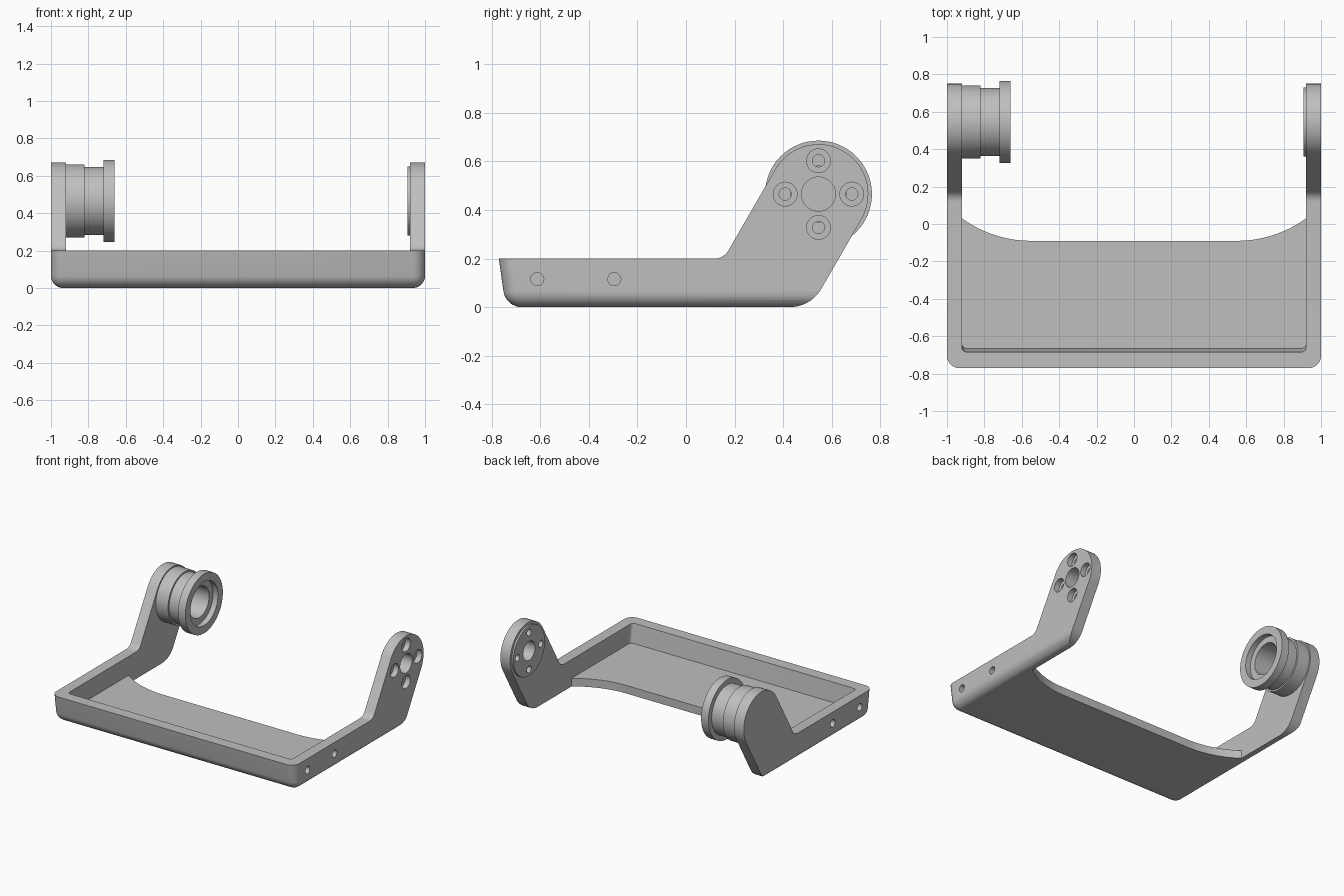
import bpy, bmesh, math
from mathutils import Vector, Matrix

cube = bpy.data.objects.get("Cube")
if cube:
    bpy.data.objects.remove(cube, do_unlink=True)

grey = bpy.data.materials.new("Plain Grey")
grey.use_nodes = True
colour = (0.52, 0.52, 0.52, 1)
grey.diffuse_color = colour
grey.node_tree.nodes["Principled BSDF"].inputs["Base Color"].default_value = colour

PIVOT_Y, PIVOT_Z = 0.545, 0.465
ARM_R = 0.205
INNER_X = 0.92
DRAFT = 0.14          # lean of the front wall per unit of height


def finish(bm, name):
    bmesh.ops.recalc_face_normals(bm, faces=bm.faces)
    mesh = bpy.data.meshes.new(name)
    bm.to_mesh(mesh)
    bm.free()
    mesh.materials.append(grey)
    ob = bpy.data.objects.new(name, mesh)
    bpy.context.collection.objects.link(ob)
    return ob


def arc(cx, cy, r, a0, a1, n):
    steps = [math.radians(a0 + (a1 - a0) * i / n) for i in range(n + 1)]
    return [(cx + r * math.cos(a), cy + r * math.sin(a)) for a in steps]


def prism(name, points, offset):
    bm = bmesh.new()
    face = bm.faces.new([bm.verts.new(p) for p in points])
    moved = bmesh.ops.extrude_face_region(bm, geom=[face])["geom"]
    verts = [v for v in moved if isinstance(v, bmesh.types.BMVert)]
    bmesh.ops.translate(bm, verts=verts, vec=offset)
    return finish(bm, name)


def cylinder_x(name, y, z, r, x0, x1, n=48):
    ring = arc(y, z, r, 0, 360, n)[:-1]
    return prism(name, [(x0, a, b) for a, b in ring], (x1 - x0, 0, 0))


def drafted_box(name, x, y0, y1, z0, z1, radius, segments, bottom):
    """Box with leaning front wall and rounded front corners."""
    bm = bmesh.new()
    bmesh.ops.create_cube(bm, size=1)
    for v in bm.verts:
        z = z1 if v.co.z > 0 else z0
        y = y1 if v.co.y > 0 else y0 - DRAFT * (z - 0.2)
        v.co = Vector((math.copysign(x, v.co.x), y, z))
    edges = []
    for e in bm.edges:
        a, b = e.verts
        at_front = max(a.co.y, b.co.y) < 0
        at_bottom = max(a.co.z, b.co.z) < z0 + 0.01
        at_back = min(a.co.y, b.co.y) > y1 - 0.01
        upright = at_front and abs(a.co.z - b.co.z) > 0.1
        if upright or (bottom and at_bottom and not at_back):
            edges.append(e)
    bmesh.ops.bevel(bm, geom=edges, offset=radius, offset_type='OFFSET',
                    segments=segments, profile=0.5, affect='EDGES')
    return finish(bm, name)


def boolean(ob, tool, operation):
    mod = ob.modifiers.new("cut", 'BOOLEAN')
    mod.operation = operation
    mod.solver = 'EXACT'
    mod.object = tool
    bpy.context.view_layer.objects.active = ob
    bpy.ops.object.modifier_apply(modifier=mod.name)
    bpy.data.objects.remove(tool, do_unlink=True)


def smooth(ob):
    bpy.ops.object.select_all(action='DESELECT')
    ob.select_set(True)
    bpy.context.view_layer.objects.active = ob
    bpy.ops.object.shade_smooth_by_angle(angle=math.radians(30))


# Frame: rounded block trimmed to the side outline of tray and slanted arms
frame = drafted_box("frame", 1, -0.77, 1, 0, 1, 0.065, 8, True)


def slant_y(side, z):
    """Y of the arm's front (-1) or rear (1) edge, tangent to its round head."""
    s = math.radians(30)
    y = PIVOT_Y + side * ARM_R * math.cos(s)
    return y + (z - PIVOT_Z + side * ARM_R * math.sin(s)) * math.tan(s)


def fillet(corner_y, corner_z, r, side):
    """Round between a level edge and the slanted arm edge."""
    t = r * math.tan(math.radians(30))
    if side > 0:
        return arc(corner_y - t, corner_z + r, r, -90, -30, 12)
    return arc(corner_y - t, corner_z + r, r, -30, -90, 8)


outline = [(-1.2, 0.2), (-1.2, -0.1), (0, -0.1), (0, 0)]
outline = [(-1.2, 0.2), (-1.2, 0)]
outline += fillet(slant_y(1, 0), 0, 0.15, 1)
outline += arc(PIVOT_Y, PIVOT_Z, ARM_R, -30, 150, 40)
outline += fillet(slant_y(-1, 0.2), 0.2, 0.065, -1)
side_shape = prism("side_shape", [(-1.2, y, z) for y, z in outline], (2.4, 0, 0))
boolean(frame, side_shape, 'INTERSECT')

# Tray hollow and the space between the arms
boolean(frame, drafted_box("hollow", INNER_X, -0.685, 1.2, 0.06, 1.2,
                           0.025, 4, False), 'DIFFERENCE')

# Rear edge of the floor, sweeping back towards both side walls
sweep_r = 0.63
angle = math.degrees(math.asin((INNER_X - 0.55) / sweep_r))
right_sweep = arc(0.55, -0.09 + sweep_r, sweep_r, -90, -90 + angle, 14)
left_sweep = [(-x, y) for x, y in reversed(right_sweep)]
plan = left_sweep + right_sweep + [(INNER_X, 1.2), (-INNER_X, 1.2)]
boolean(frame, prism("floor_cut", [(x, y, -0.2) for x, y in plan], (0, 0, 0.5)),
        'DIFFERENCE')

# Raised disc on the inside of the left arm
boolean(frame, cylinder_x("disc", PIVOT_Y, PIVOT_Z, 0.185, 0.907, 0.95, 64), 'UNION')

# Centre hole and four counterbored screw holes in the left arm
boolean(frame, cylinder_x("centre_hole", PIVOT_Y, PIVOT_Z, 0.07, 0.8, 1.1),
        'DIFFERENCE')
for i in range(4):
    a = i * math.pi / 2
    y = PIVOT_Y + 0.137 * math.cos(a)
    z = PIVOT_Z + 0.137 * math.sin(a)
    boolean(frame, cylinder_x("screw_hole", y, z, 0.025, 0.8, 1.1, 24), 'DIFFERENCE')
    boolean(frame, cylinder_x("counterbore", y, z, 0.049, 0.96, 1.1, 32), 'DIFFERENCE')

# Blind holes in both side walls
for side in (-1, 1):
    for y in (-0.612, -0.295):
        boolean(frame, cylinder_x("wall_hole", y, 0.115, 0.027,
                                  side * 0.95, side * 1.1, 24), 'DIFFERENCE')
smooth(frame)

# Stepped hub with a flange and stepped bore, turned about the pivot axis
section = [(-0.925, 0.115), (-0.925, 0.195), (-0.82, 0.195), (-0.82, 0.182),
           (-0.72, 0.182), (-0.72, 0.22), (-0.66, 0.22), (-0.66, 0.162),
           (-0.70, 0.162), (-0.70, 0.115)]
bm = bmesh.new()
loop = [bm.verts.new((x, PIVOT_Y, PIVOT_Z + r)) for x, r in section]
edges = [bm.edges.new((v, loop[i - 1])) for i, v in enumerate(loop)]
bmesh.ops.spin(bm, geom=loop + edges, cent=(0, PIVOT_Y, PIVOT_Z), axis=(1, 0, 0),
               angle=2 * math.pi, steps=64, use_merge=True)
bmesh.ops.remove_doubles(bm, verts=bm.verts, dist=0.0001)
smooth(finish(bm, "hub"))
